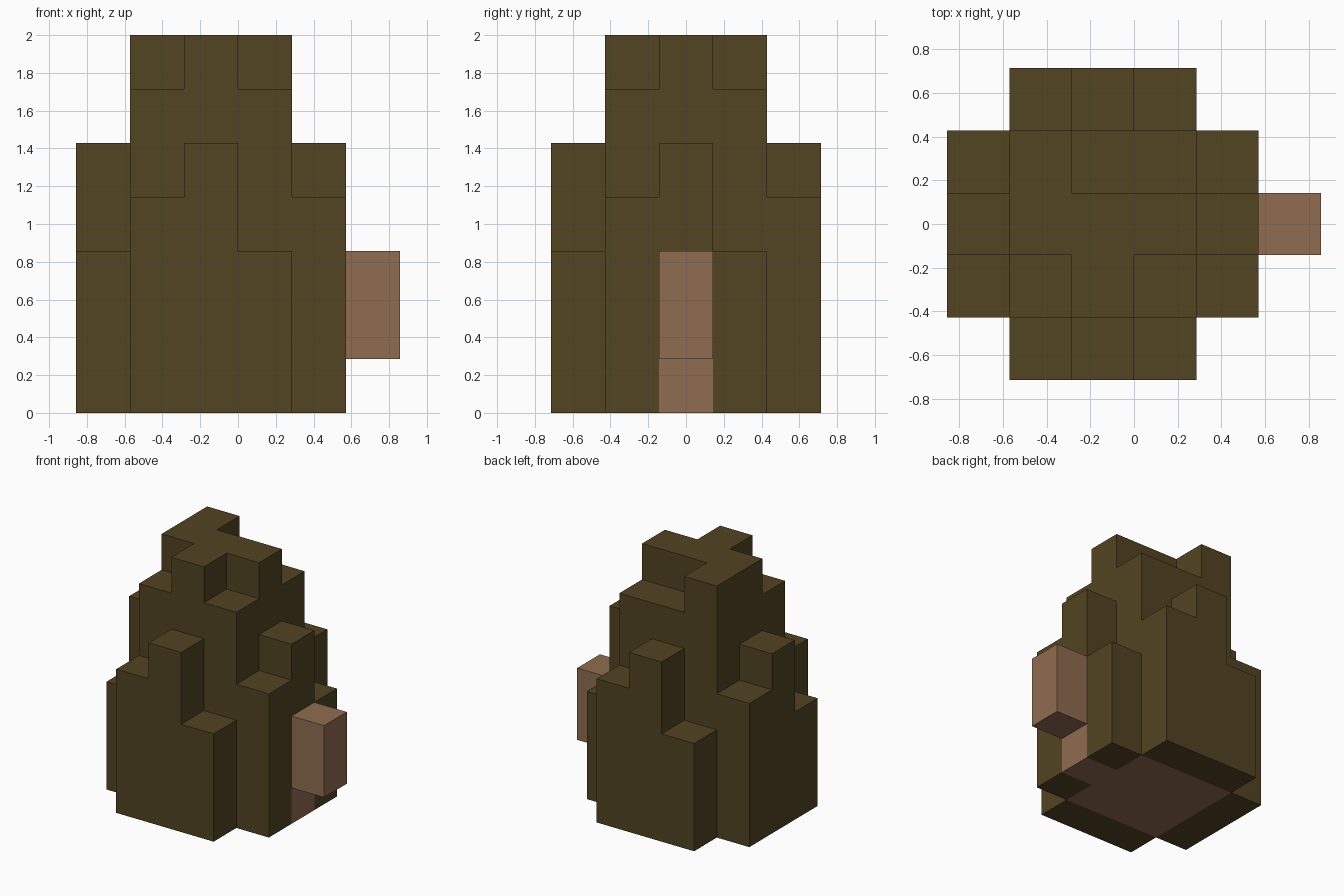
import bpy, bmesh
from mathutils import Vector

if "Cube" in bpy.data.objects:
    bpy.data.objects.remove(bpy.data.objects["Cube"])

UNIT = 2 / 7
ORIGIN = Vector((-3, -2.5, 0))


def material(name, rgb):
    m = bpy.data.materials.new(name)
    m.use_nodes = True
    m.diffuse_color = (*rgb, 1)
    m.node_tree.nodes["Principled BSDF"].inputs["Base Color"].default_value = (*rgb, 1)
    return m


def block_skin(name, cells, solid, mat):
    """Outer faces of a set of unit blocks, skipping faces that touch another block."""
    bm = bmesh.new()
    for cell in cells:
        centre = ORIGIN + Vector(cell) + Vector((0.5, 0.5, 0.5))
        for axis in range(3):
            for sign in (-1, 1):
                side = list(cell)
                side[axis] += sign
                if tuple(side) in solid:
                    continue
                n, u, v = Vector(), Vector(), Vector()
                n[axis] = sign / 2
                u[(axis + 1) % 3] = sign / 2
                v[(axis + 2) % 3] = 0.5
                corners = (-u - v, u - v, u + v, v - u)
                bm.faces.new([bm.verts.new((centre + n + c) * UNIT) for c in corners])
    bmesh.ops.remove_doubles(bm, verts=bm.verts, dist=0.001)
    # Merge coplanar squares into large flat faces
    bmesh.ops.dissolve_limit(bm, angle_limit=0.01, verts=bm.verts, edges=bm.edges)
    mesh = bpy.data.meshes.new(name)
    bm.to_mesh(mesh)
    bm.free()
    mesh.materials.append(mat)
    obj = bpy.data.objects.new(name, mesh)
    bpy.context.collection.objects.link(obj)


# Column heights in blocks: rows run front to back, digits run left to right in x
HEIGHTS = ("04530", "36764", "57775", "47663", "03540")
column = {(x, y, z) for y, row in enumerate(HEIGHTS)
          for x, h in enumerate(row) for z in range(int(h))}

# Wooden base inside the mound, with one block reaching the side
base = {(x, y, 0) for x in range(1, 4) for y in range(1, 4)} | {(4, 2, 0)}
# Wooden block hanging off the side
side_block = {(5, 2, 1), (5, 2, 2)}
leaves = column - base
solid = column | side_block

olive = material("dark olive", (0.084, 0.058, 0.016))
brown = material("light brown", (0.275, 0.150, 0.080))

block_skin("leafy_mound", leaves, solid, olive)
block_skin("wooden_base", base, solid, brown)
block_skin("side_block", side_block, solid, brown)
